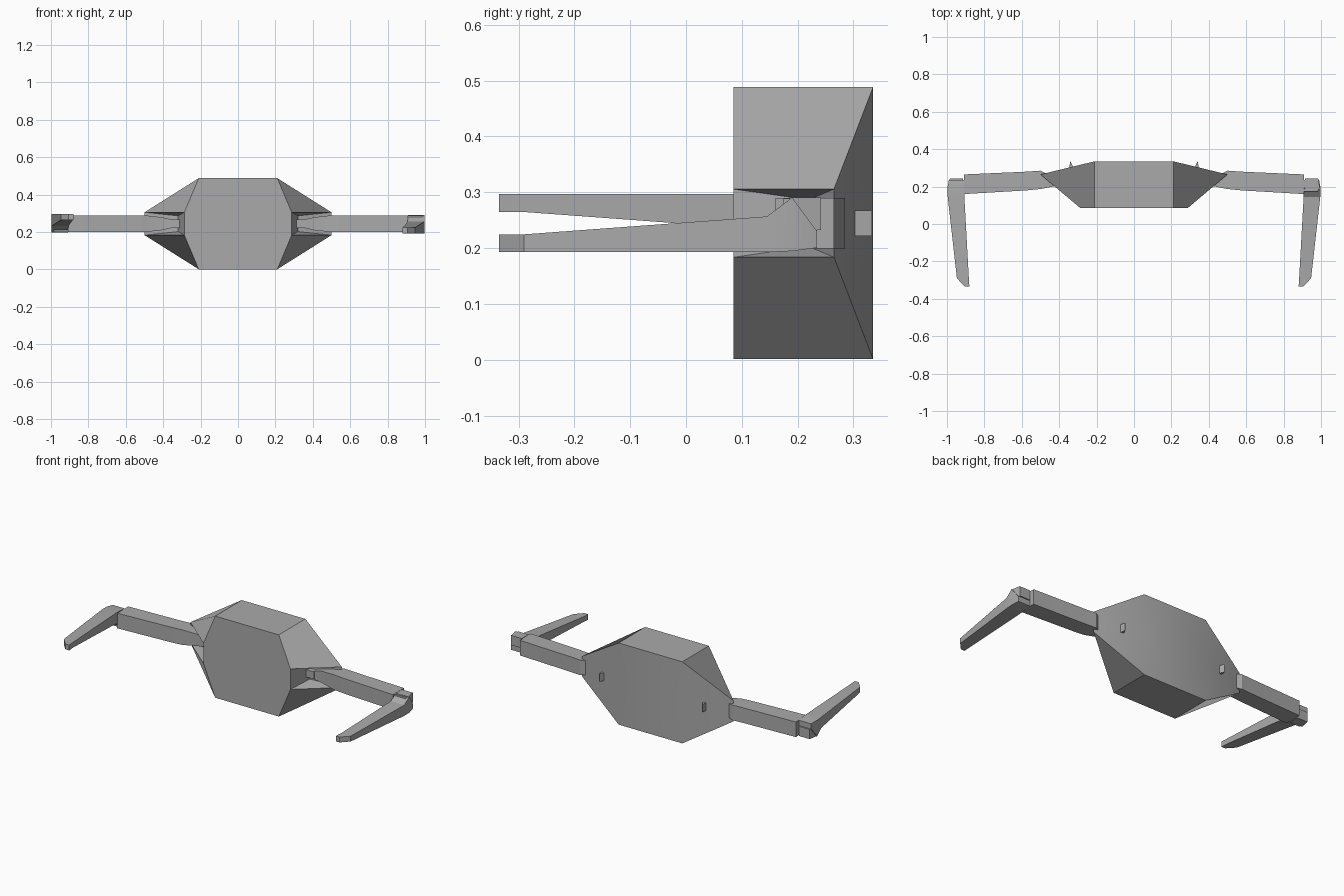
import bpy, bmesh, math

if "Cube" in bpy.data.objects:
    bpy.data.objects.remove(bpy.data.objects["Cube"])

MID = 0.2445  # height of the symmetry plane

grey = bpy.data.materials.new("mid_grey")
grey.use_nodes = True
COLOUR = (0.4, 0.4, 0.4, 1)
grey.diffuse_color = COLOUR
grey.node_tree.nodes["Principled BSDF"].inputs["Base Color"].default_value = COLOUR


def finish(name, bm):
    me = bpy.data.meshes.new(name)
    bm.to_mesh(me)
    bm.free()
    me.materials.append(grey)
    ob = bpy.data.objects.new(name, me)
    bpy.context.collection.objects.link(ob)
    ob.location.z = MID
    bpy.ops.object.select_all(action='DESELECT')
    ob.select_set(True)
    bpy.context.view_layer.objects.active = ob
    bpy.ops.object.shade_smooth_by_angle(angle=math.radians(30))
    return ob


def pair(name, make):
    """Left part plus its copy turned half a turn about the y axis."""
    left = finish("left_" + name, make())
    right = left.copy()
    right.data = left.data.copy()
    right.name = "right_" + name
    right.rotation_euler.y = math.pi
    bpy.context.collection.objects.link(right)


def loft(axis, stations):
    """Rectangular sections (position, a0, a1, z0, z1) along x or y."""
    def make():
        bm = bmesh.new()
        rings = []
        for p, a0, a1, z0, z1 in stations:
            corners = [(a0, z0), (a1, z0), (a1, z1), (a0, z1)]
            rings.append([bm.verts.new((p, a, z) if axis == "x" else (a, p, z))
                          for a, z in corners])
        for r, s in zip(rings, rings[1:]):
            for i in range(4):
                j = (i + 1) % 4
                bm.faces.new((r[i], r[j], s[j], s[i]))
        bm.faces.new(rings[0])
        bm.faces.new(rings[-1])
        bmesh.ops.recalc_face_normals(bm, faces=bm.faces)
        return bm
    return make


# Body: one quarter, mirrored across x and z, with a notch in each side
H, h, d = 0.2435, 0.061, 0.042
pts = {
    "f0": (0, .085, 0), "fT": (0, .085, H), "p": (.21, .085, H),
    "A": (.287, .085, h), "A0": (.287, .085, 0),
    "bT": (0, .335, H), "q": (.21, .335, H), "b0": (0, .335, 0), "q0": (.21, .335, 0),
    "B": (.5, .265, h), "B0": (.5, .265, 0),
    "P": (.32, .22, d), "P0": (.32, .22, 0),
}
bm = bmesh.new()
v = {k: bm.verts.new(c) for k, c in pts.items()}
for face in ("f0 A0 A p fT", "fT p q bT", "p A B q", "bT q q0 b0", "q B B0 q0",
             "A P B", "A A0 P0 P", "P P0 B0 B"):
    bm.faces.new([v[k] for k in face.split()])
bmesh.ops.recalc_face_normals(bm, faces=bm.faces)
top = next(f for f in bm.faces if all(abs(w.co.z - H) < 1e-5 for w in f.verts))
if top.normal.z < 0:
    bmesh.ops.reverse_faces(bm, faces=bm.faces)
body = finish("body", bm)
mirror = body.modifiers.new("mirror", 'MIRROR')
mirror.use_axis = (True, False, True)

# Link inside the notch and the arm reaching outwards
pair("link", loft("x", [(.31, .195, .235, -.022, .022), (.365, .195, .235, -.022, .022)]))
pair("arm", loft("x", [(.36, .20, .235, -.024, .024), (.41, .205, .24, -.035, .035),
                       (.5, .187, .285, -.045, .045), (.57, .18, .28, -.045, .045),
                       (.91, .16, .265, -.045, .045)]))

# Hinge block and knuckle at the arm's end
pair("hinge", loft("x", [(.905, .175, .235, -.044, .044), (.985, .175, .235, -.044, .044)]))
pair("knuckle", loft("y", [(.185, .915, .995, -.012, .046), (.242, .915, .985, -.012, .046)]))

# Folding leg with a bevelled tip
pair("leg", loft("y", [(.235, .91, .99, -.044, -.015), (.19, .908, .998, -.05, .046),
                       (.145, .907, .996, -.052, .012), (-.29, .883, .947, -.052, -.02),
                       (-.335, .88, .905, -.052, -.02)]))

# Small wedge catch on the back
pair("catch", loft("y", [(.296, .322, .346, -.023, .023), (.315, .33, .344, -.023, .023),
                         (.333, .339, .342, -.023, .023)]))
